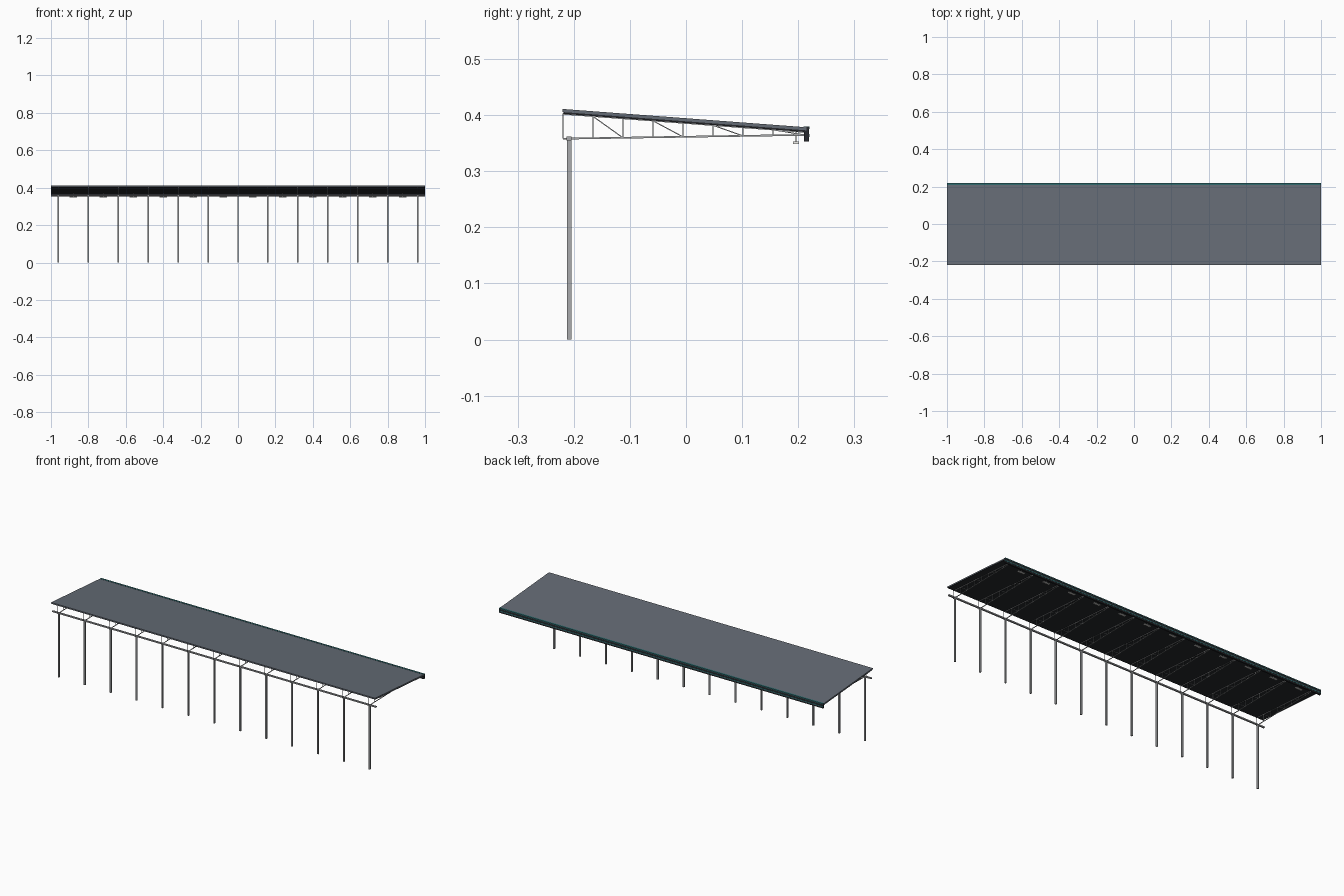
import bpy, math
from mathutils import Vector

if "Cube" in bpy.data.objects:
    bpy.data.objects.remove(bpy.data.objects["Cube"])


def mat(name, rgb):
    m = bpy.data.materials.new(name)
    m.diffuse_color = (*rgb, 1)
    m.use_nodes = True
    m.node_tree.nodes["Principled BSDF"].inputs["Base Color"].default_value = m.diffuse_color
    return m


ROOF = mat("slate_roof", (0.13, 0.15, 0.18))
DARK = mat("dark_soffit", (0.02, 0.022, 0.026))
TEAL = mat("teal_trim", (0.03, 0.15, 0.16))
STEEL = mat("steel", (0.40, 0.41, 0.42))
LAMP = mat("lamp", (0.85, 0.85, 0.82))


def mesh(name, verts, faces, material):
    me = bpy.data.meshes.new(name)
    me.from_pydata(verts, [], faces)
    me.materials.append(material)
    ob = bpy.data.objects.new(name, me)
    bpy.context.collection.objects.link(ob)
    return ob


def prism(name, profile, x0, x1, material):
    """Extrude a (y, z) profile along x."""
    n = len(profile)
    verts = [(x, y, z) for x in (x0, x1) for y, z in profile]
    faces = [tuple(reversed(range(n))), tuple(range(n, 2 * n))]
    faces += [(i, (i + 1) % n, n + (i + 1) % n, n + i) for i in range(n)]
    return mesh(name, verts, faces, material)


def box(name, x, y, z, material):
    return prism(name, [(y[0], z[0]), (y[1], z[0]), (y[1], z[1]), (y[0], z[1])],
                 x[0], x[1], material)


def bar(name, x, a, b, t, material=STEEL):
    """Square bar between two (y, z) points in the plane at x."""
    a, b = Vector(a), Vector(b)
    d = (b - a).normalized()
    s = Vector((-d.y, d.x)) * t / 2
    return prism(name, [a - s, b - s, b + s, a + s], x - t / 2, x + t / 2, material)


def roof_z(y):
    return 0.3945 - 0.075 * y


def bottom_z(y):
    return 0.3615 + 0.0155 * y


def slab(name, y0, y1, top, bottom, material):
    return prism(name, [(y0, roof_z(y0) - bottom), (y1, roof_z(y1) - bottom),
                        (y1, roof_z(y1) - top), (y0, roof_z(y0) - top)],
                 -1, 1, material)


# Sloping roof and dark underside
slab("roof_sheet", -0.22, 0.215, 0, 0.0055, ROOF)
slab("roof_soffit", -0.218, 0.213, 0.0055, 0.0085, DARK)

# Fascia and trim along the track edge
box("fascia", (-1, 1), (0.210, 0.219), (0.353, 0.379), DARK)
box("fascia_top_trim", (-1, 1), (0.2095, 0.220), (0.3755, 0.380), TEAL)
box("fascia_middle_trim", (-1, 1), (0.2185, 0.220), (0.361, 0.366), TEAL)

# Longitudinal beam over the posts
box("post_beam", (-1, 1), (-0.213, -0.204), (0.355, 0.3615), STEEL)

# Posts with a tapered truss over each one
nodes = [-0.2195 + i * 0.0535 for i in range(9)]
nodes[-1] = 0.211
for k in range(13):
    x = -0.96 + 0.16 * k
    box("post", (x - 0.004, x + 0.004), (-0.2125, -0.2045), (0, 0.356), STEEL)
    ends = nodes[0], nodes[-1]
    bar("truss_bottom_chord", x, *[(y, bottom_z(y)) for y in ends], 0.003)
    bar("truss_top_chord", x, *[(y, roof_z(y) - 0.0085) for y in ends], 0.003)
    for i, y in enumerate(nodes[:-1]):
        bar("truss_upright", x, (y, bottom_z(y)), (y, roof_z(y) - 0.008), 0.0018)
        if i % 2:
            y2 = nodes[i + 1]
            bar("truss_diagonal", x, (y, roof_z(y) - 0.009), (y2, bottom_z(y2)), 0.0018)

# Strip lamps hung between the trusses near the fascia
for k in range(12):
    x = -0.88 + 0.16 * k
    box("lamp", (x - 0.02, x + 0.02), (0.191, 0.201), (0.349, 0.353), LAMP)
    box("lamp_hanger", (x - 0.001, x + 0.001), (0.195, 0.197), (0.352, 0.373), STEEL)
